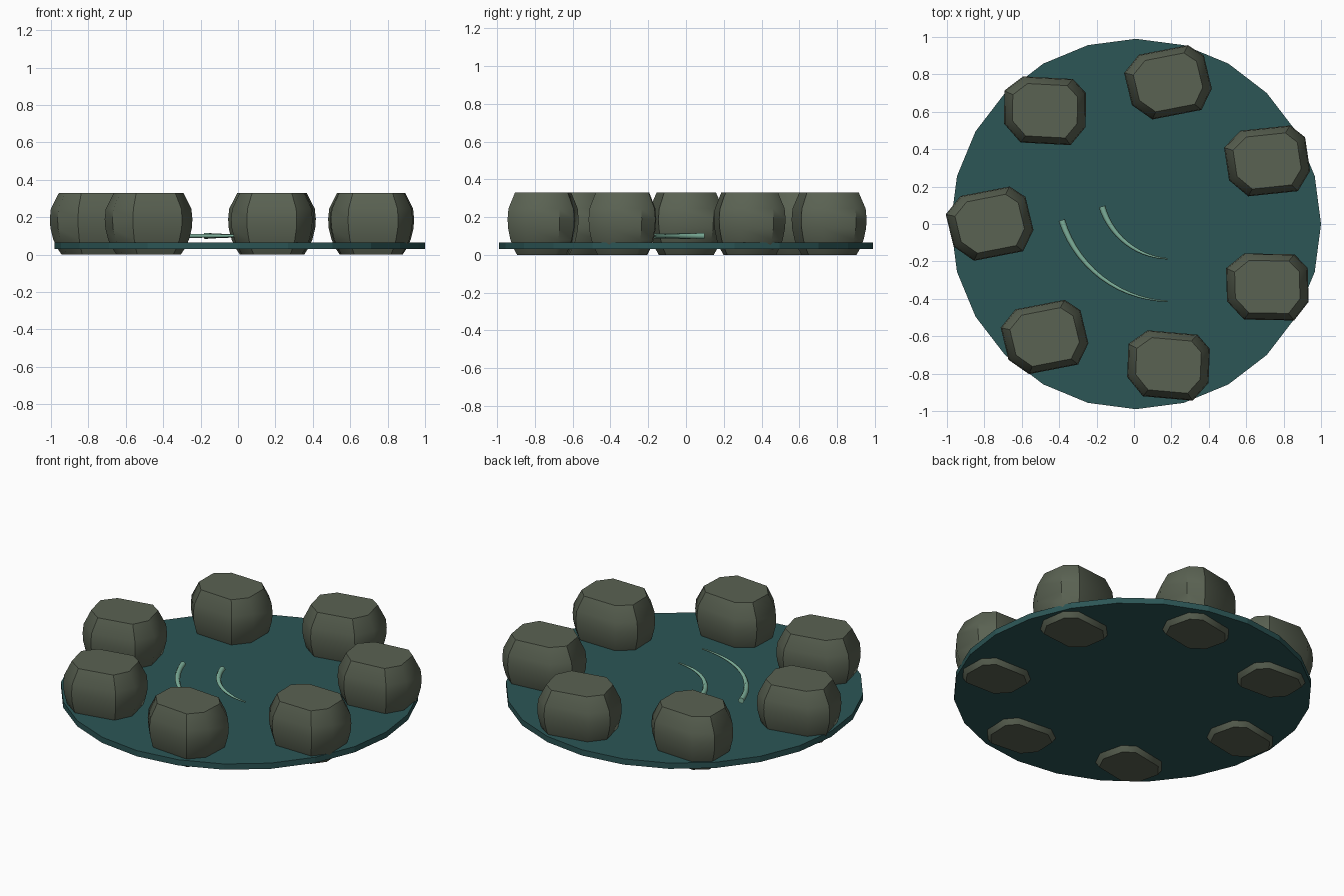
import bpy, bmesh, math
from mathutils import Vector

if "Cube" in bpy.data.objects:
    bpy.data.objects.remove(bpy.data.objects["Cube"])


def material(name, rgb):
    m = bpy.data.materials.new(name)
    m.diffuse_color = (*rgb, 1)
    m.use_nodes = True
    m.node_tree.nodes["Principled BSDF"].inputs["Base Color"].default_value = m.diffuse_color
    return m


WATER = material("deep teal water", (0.025, 0.092, 0.092))
STONE = material("mossy grey stone", (0.102, 0.122, 0.085))
RIPPLE = material("pale green ripple", (0.21, 0.44, 0.33))


def mesh_from_rings(name, rings, mat, smooth=None):
    """Skin a stack of equal-sized closed rings and cap both ends."""
    bm = bmesh.new()
    rows = [[bm.verts.new(p) for p in ring] for ring in rings]
    n = len(rows[0])
    for a, b in zip(rows, rows[1:]):
        for i in range(n):
            j = (i + 1) % n
            bm.faces.new((a[i], a[j], b[j], b[i]))
    bm.faces.new(rows[0][::-1])
    bm.faces.new(rows[-1])
    bmesh.ops.recalc_face_normals(bm, faces=bm.faces)
    me = bpy.data.meshes.new(name)
    bm.to_mesh(me)
    bm.free()
    me.materials.append(mat)
    ob = bpy.data.objects.new(name, me)
    bpy.context.collection.objects.link(ob)
    if smooth is not None:
        bpy.ops.object.select_all(action='DESELECT')
        ob.select_set(True)
        bpy.context.view_layer.objects.active = ob
        bpy.ops.object.shade_smooth_by_angle(angle=math.radians(smooth))
    return ob


CX = 0.01

# water disc
circle = [(CX + 0.99 * math.cos(math.tau * i / 24), 0.99 * math.sin(math.tau * i / 24))
          for i in range(24)]
mesh_from_rings("water_disc", [[(x, y, z) for x, y in circle] for z in (0.03, 0.065)], WATER)

# rim stones: chamfered box outline, bulging in the middle
OUTLINE = [(0.14, 0.175), (0.212, 0.105), (0.22, -0.075), (0.145, -0.175),
           (-0.12, -0.175), (-0.212, -0.08), (-0.22, 0.095), (-0.125, 0.175)]
PROFILE = [(0.0, 0.74), (0.035, 0.84), (0.08, 0.93), (0.14, 0.995), (0.19, 1.01),
           (0.245, 0.985), (0.33, 0.80)]
TURNS = [11, -3, 11, 6, -1, -5, 11]          # clockwise from the left stone
for k, turn in enumerate(TURNS):
    a = math.pi - math.tau * k / 7
    c, s = math.cos(math.radians(turn)), math.sin(math.radians(turn))
    ox, oy = CX + 0.78 * math.cos(a), 0.775 * math.sin(a)
    rings = [[(ox + f * (x * c - y * s), oy + f * (x * s + y * c), z) for x, y in OUTLINE]
             for z, f in PROFILE]
    mesh_from_rings(f"rim_stone_{k + 1}", rings, STONE, 40)


# ripples: tapered arc tubes hovering over the water
def ripple(name, radius, start, end, steps=14, sides=6):
    rings = []
    for i in range(steps + 1):
        t = i / steps
        a = math.radians(start + (end - start) * t)
        out = Vector((math.cos(a), math.sin(a), 0))
        centre = Vector((0.2, 0.2, 0.1)) + out * radius
        r = 0.018 * (1 - t) + 0.004 * t
        rings.append([centre + out * r * math.cos(math.tau * j / sides)
                      + Vector((0, 0, r * math.sin(math.tau * j / sides)))
                      for j in range(sides)])
    mesh_from_rings(name, rings, RIPPLE, 65)


ripple("outer_ripple", 0.613, 197, 268)
ripple("inner_ripple", 0.386, 196, 267)
